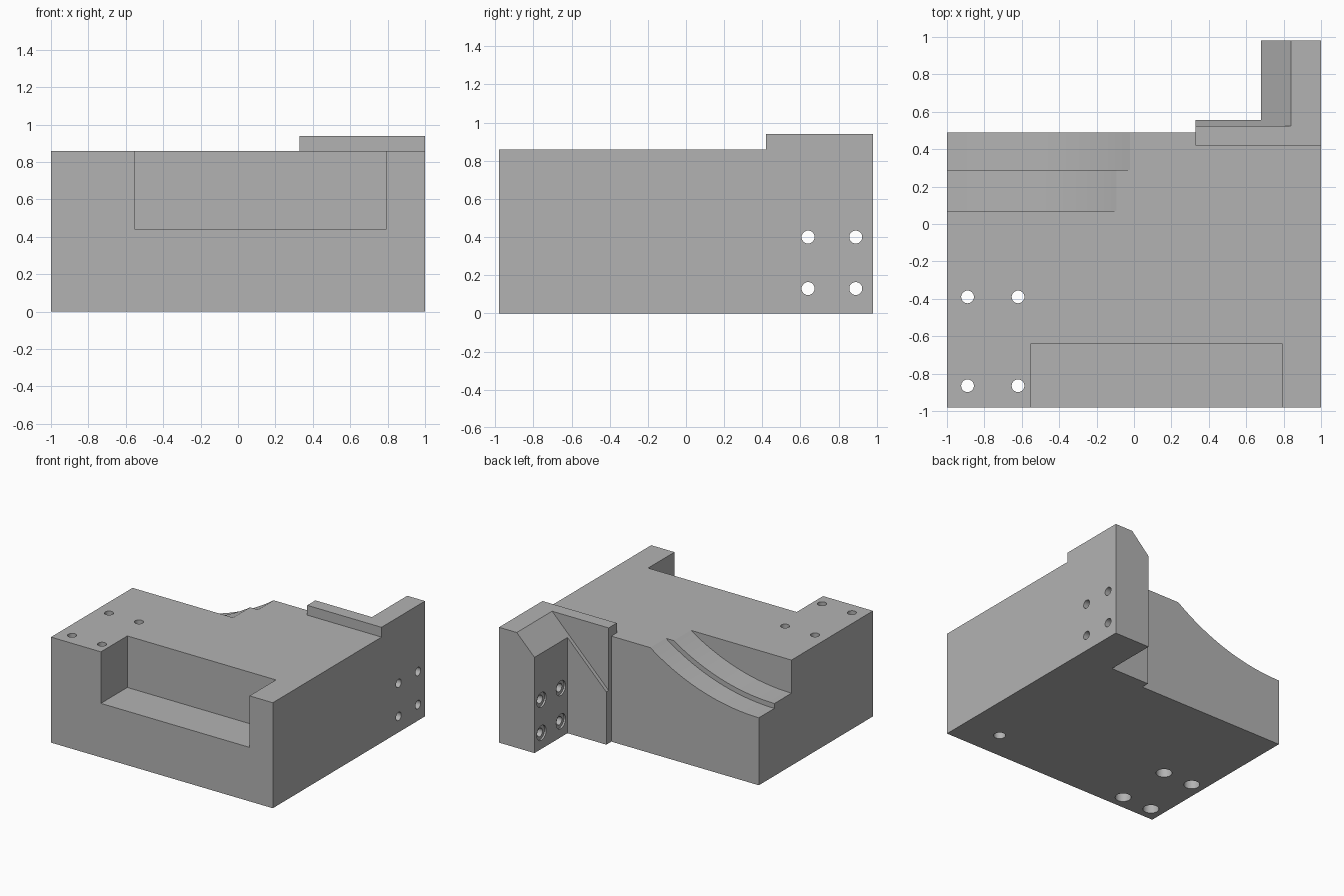
import bpy, bmesh, math
from mathutils import Matrix, Vector

cube = bpy.data.objects.get("Cube")
if cube:
    bpy.data.objects.remove(cube, do_unlink=True)

grey = bpy.data.materials.new("machined grey")
grey.use_nodes = True
COLOUR = (0.45, 0.45, 0.45, 1)
grey.diffuse_color = COLOUR
grey.node_tree.nodes["Principled BSDF"].inputs["Base Color"].default_value = COLOUR


def finish(name, bm):
    bmesh.ops.recalc_face_normals(bm, faces=bm.faces)
    mesh = bpy.data.meshes.new(name)
    bm.to_mesh(mesh)
    bm.free()
    mesh.materials.append(grey)
    obj = bpy.data.objects.new(name, mesh)
    bpy.context.collection.objects.link(obj)
    return obj


def prism(name, outline, low, high, axis="Z"):
    """Extrude an outline along Z (points are x, y) or along Y (points are x, z)."""
    bm = bmesh.new()
    place = (lambda a, b: (a, b, low)) if axis == "Z" else (lambda a, b: (a, low, b))
    face = bm.faces.new([bm.verts.new(place(a, b)) for a, b in outline])
    moved = bmesh.ops.extrude_face_region(bm, geom=[face])["geom"]
    step = Vector((0, 0, high - low)) if axis == "Z" else Vector((0, high - low, 0))
    bmesh.ops.translate(bm, vec=step, verts=[v for v in moved if isinstance(v, bmesh.types.BMVert)])
    return finish(name, bm)


def cylinder(name, centre, radius, length, axis, sides=32):
    bm = bmesh.new()
    turn = {"X": Matrix.Rotation(math.pi / 2, 4, "Y"),
            "Y": Matrix.Rotation(math.pi / 2, 4, "X"),
            "Z": Matrix.Identity(4)}[axis]
    bmesh.ops.create_cone(bm, cap_ends=True, segments=sides, radius1=radius, radius2=radius,
                          depth=length, matrix=Matrix.Translation(centre) @ turn)
    return finish(name, bm)


def cut(target, cutter):
    mod = target.modifiers.new("cut", "BOOLEAN")
    mod.operation = "DIFFERENCE"
    mod.solver = "EXACT"
    mod.object = cutter
    bpy.context.view_layer.update()
    result = target.evaluated_get(bpy.context.evaluated_depsgraph_get())
    mesh = bpy.data.meshes.new_from_object(result)
    target.modifiers.clear()
    target.data = mesh
    bpy.data.objects.remove(cutter, do_unlink=True)


# Full-height block with the rear mounting flange
block = prism("machined_block",
              [(-1, -0.98), (1, -0.98), (1, 0.98), (0.68, 0.98), (0.68, 0.555),
               (0.33, 0.555), (0.33, 0.49), (-1, 0.49)], 0, 0.94)

# Lowered deck, leaving the raised rear rib
cut(block, prism("deck_cutter", [(-1.1, -1.1), (1.1, -1.1), (1.1, 0.42), (0.33, 0.42),
                                 (0.33, 0.52), (-1.1, 0.52)], 0.86, 1.2))

# Slanted face on the flange and rib
cut(block, prism("slant_cutter", [(0.95, 1.05), (0.2, 0.3), (0.2, 1.05)], 0.525, 1.1, "Y"))

# Front pocket
cut(block, prism("pocket_cutter", [(-0.55, -1.1), (0.79, -1.1), (0.79, -0.64), (-0.55, -0.64)],
                 0.44, 1.0))

# Two concentric curved ramps at the rear
for radius, y0, y1 in ((1.70, 0.29, 0.6), (1.66, 0.07, 0.3)):
    cut(block, cylinder("ramp_cutter", (-1, (y0 + y1) / 2, 2.25), radius, y1 - y0, "Y", 256))

# Deck bolt holes, counterbored from below
for x in (-0.89, -0.62):
    for y in (-0.865, -0.39):
        cut(block, cylinder("bolt_cutter", (x, y, 0.5), 0.034, 1.4, "Z"))
        cut(block, cylinder("counterbore_cutter", (x, y, 0), 0.06, 0.4, "Z"))

# Flange bolt holes with shallow spot faces
for y in (0.64, 0.89):
    for z in (0.13, 0.40):
        cut(block, cylinder("bolt_cutter", (0.84, y, z), 0.034, 0.6, "X"))
        cut(block, cylinder("spot_face_cutter", (0.645, y, z), 0.06, 0.1, "X"))

# Blind locating hole in the underside
cut(block, cylinder("locating_cutter", (0.68, -0.75, 0), 0.045, 0.4, "Z"))

# Smooth bores and ramps, crisp edges
bpy.ops.object.select_all(action="DESELECT")
block.select_set(True)
bpy.context.view_layer.objects.active = block
bpy.ops.object.shade_smooth_by_angle(angle=math.radians(20))
